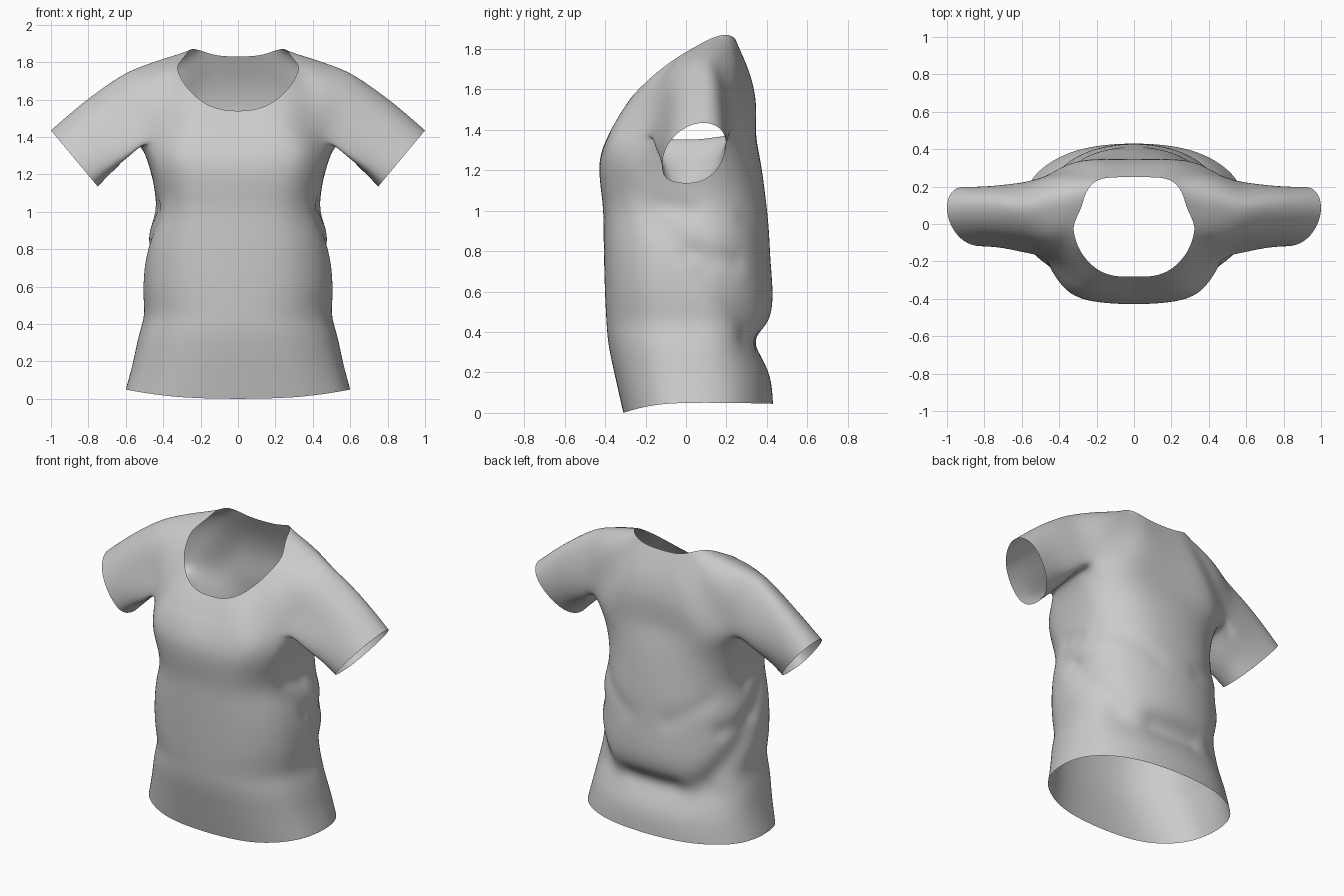
import bpy, math
from mathutils import Vector as V
from mathutils.geometry import intersect_point_line

if "Cube" in bpy.data.objects:
    bpy.data.objects.remove(bpy.data.objects["Cube"])

# Neck opening, right half, front centre to back centre
neck = [(0, -.28, 1.54), (.10, -.278, 1.55), (.20, -.24, 1.595), (.28, -.155, 1.675),
        (.315, -.07, 1.74), (.32, 0, 1.785), (.285, .08, 1.83), (.265, .145, 1.86),
        (.235, .20, 1.87), (.19, .235, 1.858), (.13, .248, 1.84), (.07, .25, 1.832), (0, .25, 1.83)]
# Yoke line: across the chest, over the sleeve, across the back
yoke = [(0, -.378, 1.38), (.16, -.383, 1.37), (.33, -.355, 1.36), (.455, -.205, 1.38),
        (.54, -.125, 1.50), (.58, -.065, 1.635), (.60, .04, 1.725), (.60, .14, 1.72),
        (.57, .215, 1.57), (.49, .245, 1.41), (.34, .325, 1.38), (.18, .345, 1.38), (0, .345, 1.38)]
under = [(.515, -.10, 1.36), (.535, .04, 1.355), (.525, .16, 1.37)]
neck, yoke, under = ([V(p) for p in pts] for pts in (neck, yoke, under))
bulge = [.004, .006, .015, .03, .03, .02, 0, -.015, -.035, -.04, -.037, -.036, -.036]


def spow(v, n):
    return math.copysign(abs(v) ** (2 / n), v)


def blend(a, b, t):
    return [p.lerp(q, t) for p, q in zip(a, b)]


def body_ring(z, w, yf, yb, nf, nb, dz_side=0, dz_back=0):
    pts, mid = [], .05
    for i in range(11):
        a = math.pi * (i / 10 - .5)
        c, s = math.cos(a), math.sin(a)
        n = nf if s < 0 else nb
        x = 0 if i in (0, 10) else w * spow(c, n)
        y = mid + (mid - yf if s < 0 else yb - mid) * spow(s, n)
        pts.append(V((x, y, z + dz_side * c * c + dz_back * max(s, 0) ** 2)))
    return pts


# Rings of the yoke, body and sleeve
yoke_rings = []
for k in range(4):
    t = k / 3
    ring = blend(neck, yoke, t)
    for i, (p, b) in enumerate(zip(ring, bulge)):
        p.y -= b * 4 * t * (1 - t)
        if 4 < i < 9:
            p.z += .04 * t * (1 - t)
    yoke_rings.append(ring)

body_rings = [yoke[:4] + under + yoke[9:]] + [body_ring(*r) for r in (
    (1.24, .475, -.43, .37, 3.1, 2.4), (1.05, .44, -.413, .395, 2.9, 2.3),
    (.90, .472, -.408, .41, 2.7, 2.2), (.75, .50, -.405, .418, 2.6, 2.1),
    (.58, .508, -.40, .428, 2.5, 2.1), (.45, .502, -.393, .405, 2.4, 2.2),
    (.34, .53, -.383, .352, 2.4, 2.4), (.20, .56, -.355, .41, 2.4, 2.3),
    (0, .60, -.31, .43, 2.5, 2.3, .05, .045))]

armhole = yoke[3:10] + under[::-1]
cuff = []
for i in range(10):
    a = math.radians(117 - 36 * i)
    n = 2 if math.cos(a) > 0 else 2.4
    c, s = spow(math.cos(a), n), spow(math.sin(a), n)
    cuff.append(V((.875 + .125 * c, .042 - .15 * s + .045 * c, 1.285 + .15 * c)))
sleeve_rings = []
for t in (0, .33, .67, 1):
    ring = blend(armhole, cuff, t)
    for i, (p, a, b) in enumerate(zip(ring, armhole, cuff)):
        p.y = a.y + (b.y - a.y) * (1 - (1 - t) ** 2)     # narrows quickly past the armhole
        if i in (2, 3, 4):
            p.z += .06 * t * (1 - t)
    sleeve_rings.append(ring)

# Join the rings into one symmetric cage
verts, faces, index = [], [], {}


def vid(p, side):
    co = (p.x * side, p.y, p.z)
    key = tuple(round(c, 4) + 0.0 for c in co)
    if key not in index:
        index[key] = len(verts)
        verts.append(co)
    return index[key]


def skin(rings, closed=False):
    for side in (1, -1):
        for r, q in zip(rings, rings[1:]):
            for i in range(len(r) if closed else len(r) - 1):
                j = (i + 1) % len(r)
                f = [vid(p, side) for p in (r[i], q[i], q[j], r[j])]
                faces.append(f if side > 0 else f[::-1])


skin(yoke_rings)
skin(body_rings)
skin(sleeve_rings, True)
mesh = bpy.data.meshes.new("shirt")
mesh.from_pydata(verts, [], faces)
shirt = bpy.data.objects.new("shirt", mesh)
bpy.context.collection.objects.link(shirt)
sub = shirt.modifiers.new("smooth", 'SUBSURF')
sub.levels = sub.render_levels = 3


def evaluated():
    mesh.update()
    shirt.update_tag()
    dg = bpy.context.evaluated_depsgraph_get()
    dg.update()
    return bpy.data.meshes.new_from_object(shirt.evaluated_get(dg))


# Push the cage out so the smoothed cloth passes near the measured points
for _ in range(3):
    ev = evaluated()
    for i, co in enumerate(verts):
        mesh.vertices[i].co += (V(co) - ev.vertices[i].co) * .8
cloth = evaluated()
shirt.modifiers.clear()
shirt.data = cloth

# Cloth folds: start, end, radius, depth
folds = [((.46, -.32, 1.10), (.51, .02, .80), .06, -.015),
         ((.51, .02, .80), (.44, .25, .75), .06, -.015),
         ((.50, .10, .70), (.38, .32, .42), .08, -.025),
         ((.44, -.12, 1.03), (.44, .02, 1.00), .05, -.012),
         ((0, .36, .36), (.15, .35, .36), .06, -.012),
         ((.15, .40, .80), (.38, .30, .95), .06, -.008)]
normals = [v.normal.copy() for v in cloth.vertices]
for v, nrm in zip(cloth.vertices, normals):
    p = V((abs(v.co.x), v.co.y, v.co.z))
    move = 0
    for a, b, r, d in folds:
        a, b = V(a), V(b)
        t = intersect_point_line(p, a, b)[1]
        dist = (p - a.lerp(b, min(max(t, 0), 1))).length
        move += d * math.exp(-(dist / r) ** 2)
    v.co += nrm * move

cloth.polygons.foreach_set("use_smooth", [True] * len(cloth.polygons))
cloth.update()
